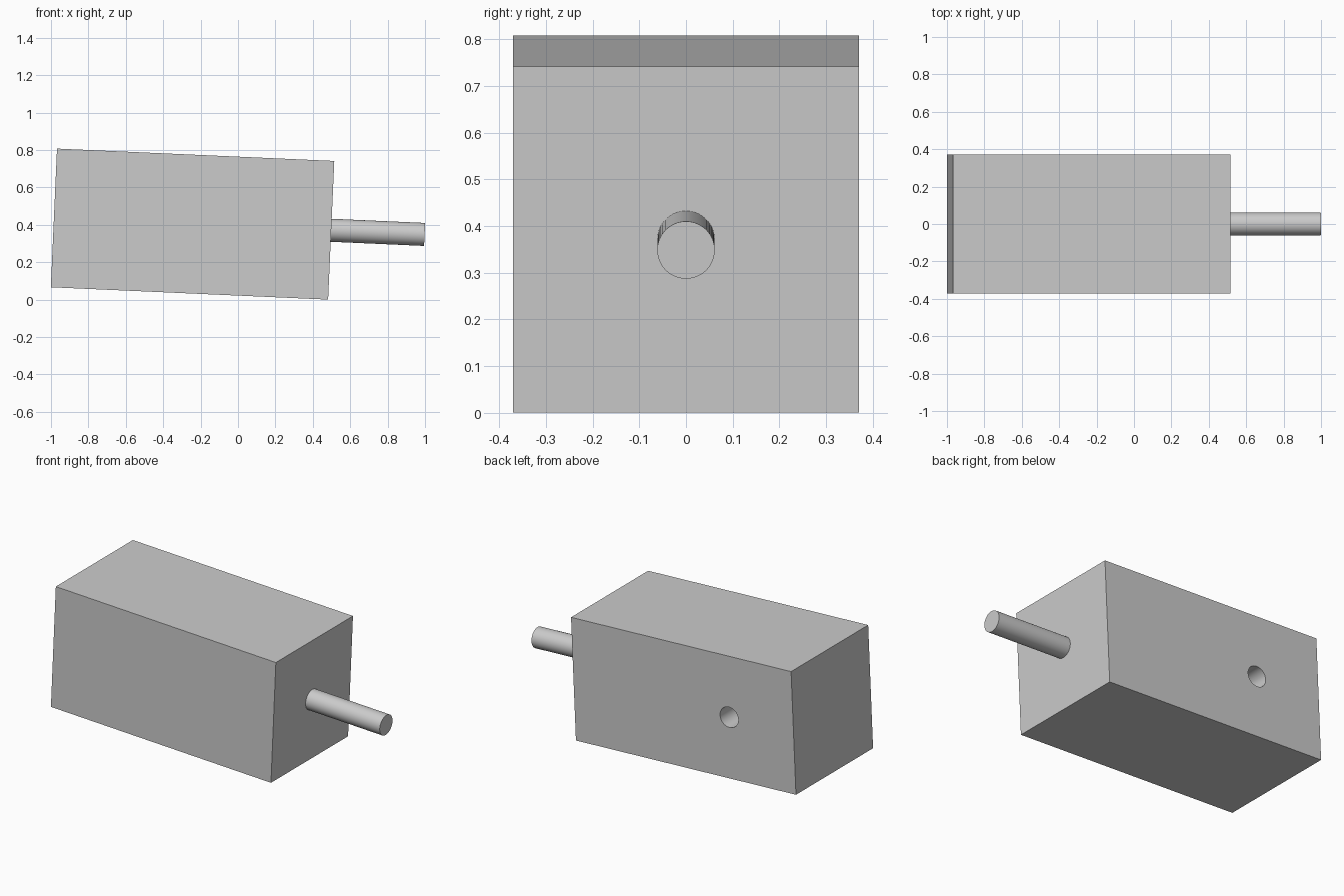
import bpy
import math
from mathutils import Matrix

if "Cube" in bpy.data.objects:
    bpy.data.objects.remove(bpy.data.objects["Cube"], do_unlink=True)

# Overall dimensions; everything shares one slight nose-down tilt
LENGTH, WIDTH = 1.484, 0.742
RADIUS = 0.0615
SHAFT_LENGTH = 0.5
HOLE_X, HOLE_DEPTH = -0.308, 0.25
TILT = Matrix.Translation((-0.243, 0, 0.404)) @ Matrix.Rotation(math.radians(2.55), 4, "Y")

grey = bpy.data.materials.new("light grey")
grey.use_nodes = True
grey.diffuse_color = (0.6, 0.6, 0.6, 1)
grey.node_tree.nodes["Principled BSDF"].inputs["Base Color"].default_value = (0.6, 0.6, 0.6, 1)


def finish(name):
    """Name and colour the active object and apply its scale."""
    obj = bpy.context.object
    obj.name = name
    obj.data.materials.append(grey)
    bpy.ops.object.transform_apply(location=True, rotation=True, scale=True)
    return obj


def cylinder(name, depth, location, rotation):
    bpy.ops.mesh.primitive_cylinder_add(vertices=64, radius=RADIUS, depth=depth,
                                        location=location, rotation=rotation)
    return finish(name)


# Blind round hole in the back of the body
cutter = cylinder("hole_cutter", HOLE_DEPTH * 2, (HOLE_X, WIDTH / 2, 0), (math.pi / 2, 0, 0))
cutter.hide_render = True

# Square body
bpy.ops.mesh.primitive_cube_add(size=1)
bpy.context.object.scale = (LENGTH, WIDTH, WIDTH)
body = finish("body")
cut = body.modifiers.new("side_hole", "BOOLEAN")
cut.operation = "DIFFERENCE"
cut.solver = "EXACT"
cut.object = cutter
bpy.ops.object.modifier_apply(modifier=cut.name)
bpy.ops.object.shade_smooth_by_angle(angle=math.radians(30))
bpy.data.objects.remove(cutter, do_unlink=True)

# Round shaft out of the +x end
shaft = cylinder("shaft", SHAFT_LENGTH, ((LENGTH + SHAFT_LENGTH) / 2, 0, 0), (0, math.pi / 2, 0))
bpy.ops.object.shade_smooth_by_angle(angle=math.radians(30))

for part in (body, shaft):
    part.matrix_world = TILT
